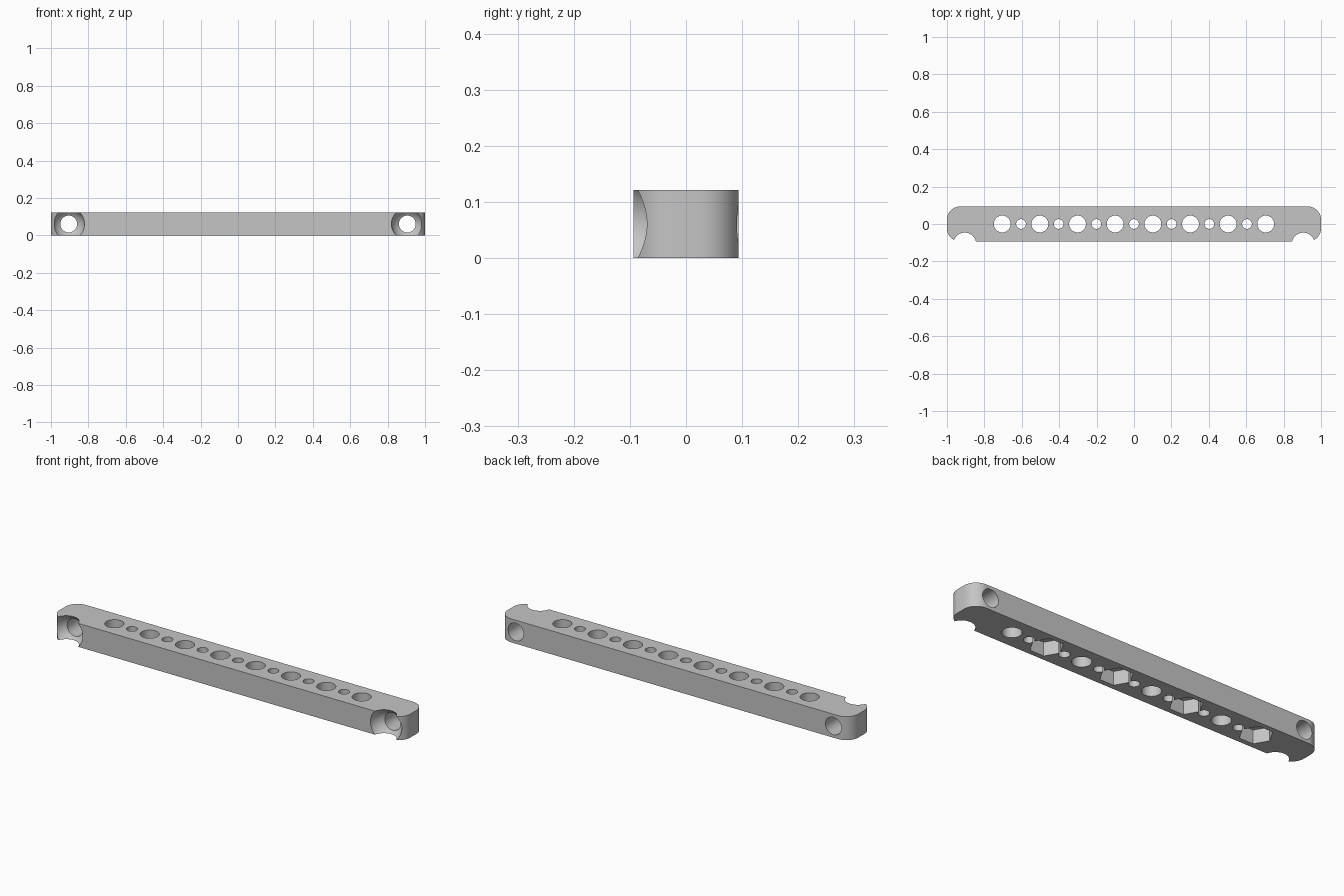
import bpy, bmesh, math
from mathutils import Matrix

if "Cube" in bpy.data.objects:
    bpy.data.objects.remove(bpy.data.objects["Cube"], do_unlink=True)

HALF_LENGTH, HALF_WIDTH, HEIGHT, CORNER = 1.0, 0.0935, 0.121, 0.07
END_X, MID_Z, PITCH = 0.905, HEIGHT / 2, 0.2013
ALONG_Y = Matrix.Rotation(math.pi / 2, 4, "X")


def add_object(name, bm):
    bmesh.ops.recalc_face_normals(bm, faces=bm.faces)
    mesh = bpy.data.meshes.new(name)
    bm.to_mesh(mesh)
    bm.free()
    obj = bpy.data.objects.new(name, mesh)
    bpy.context.collection.objects.link(obj)
    return obj


def add_cylinder(bm, radius, depth, centre, sides, turn):
    bmesh.ops.create_cone(bm, cap_ends=True, segments=sides, radius1=radius,
                          radius2=radius, depth=depth,
                          matrix=Matrix.Translation(centre) @ turn)


def cut(target, bm):
    cutter = add_object("cutter", bm)
    mod = target.modifiers.new("cut", "BOOLEAN")
    mod.operation = "DIFFERENCE"
    mod.solver = "MANIFOLD"
    mod.object = cutter
    bpy.context.view_layer.objects.active = target
    bpy.ops.object.modifier_apply(modifier=mod.name)
    bpy.data.objects.remove(cutter, do_unlink=True)


# Bar with rounded vertical corners
bm = bmesh.new()
bmesh.ops.create_cube(bm, size=1, matrix=Matrix.Translation((0, 0, MID_Z))
                      @ Matrix.Diagonal((2 * HALF_LENGTH, 2 * HALF_WIDTH, HEIGHT, 1)))
uprights = [e for e in bm.edges if abs(e.verts[0].co.z - e.verts[1].co.z) > 0.01]
bmesh.ops.bevel(bm, geom=uprights, offset=CORNER, segments=12, profile=0.5,
                affect="EDGES")
bar = add_object("perforated_bar", bm)

# Through holes: large and small alternating along the bar, one across each end
holes = bmesh.new()
for i in range(15):
    radius = 0.026 if i % 2 else 0.045
    add_cylinder(holes, radius, 0.3, ((i - 7) * PITCH / 2, 0, MID_Z), 48, Matrix())
for side in (-1, 1):
    add_cylinder(holes, 0.045, 0.3, (side * END_X, 0, MID_Z), 48, ALONG_Y)
cut(bar, holes)

# Hexagonal nut pockets underneath, two corners lying along the bar
recesses = bmesh.new()
for i in range(4):
    add_cylinder(recesses, 0.078, 0.14, ((2 * i - 3.5) * PITCH, 0, 0), 6,
                 Matrix.Rotation(math.pi / 6, 4, "Z"))

# Spherical seats at the front of the end holes
for side in (-1, 1):
    bmesh.ops.create_uvsphere(recesses, u_segments=64, v_segments=40, radius=0.086,
                              matrix=Matrix.Translation((side * END_X, -0.107, MID_Z))
                              @ ALONG_Y)
cut(bar, recesses)

# Grey finish
grey = bpy.data.materials.new("grey")
grey.use_nodes = True
colour = (0.56, 0.56, 0.56, 1)
grey.diffuse_color = colour
grey.node_tree.nodes["Principled BSDF"].inputs["Base Color"].default_value = colour
bar.data.materials.clear()
bar.data.materials.append(grey)

# Smooth curved walls, sharp rims
bpy.ops.object.select_all(action="DESELECT")
bar.select_set(True)
bpy.context.view_layer.objects.active = bar
bpy.ops.object.shade_smooth_by_angle(angle=math.radians(30))
